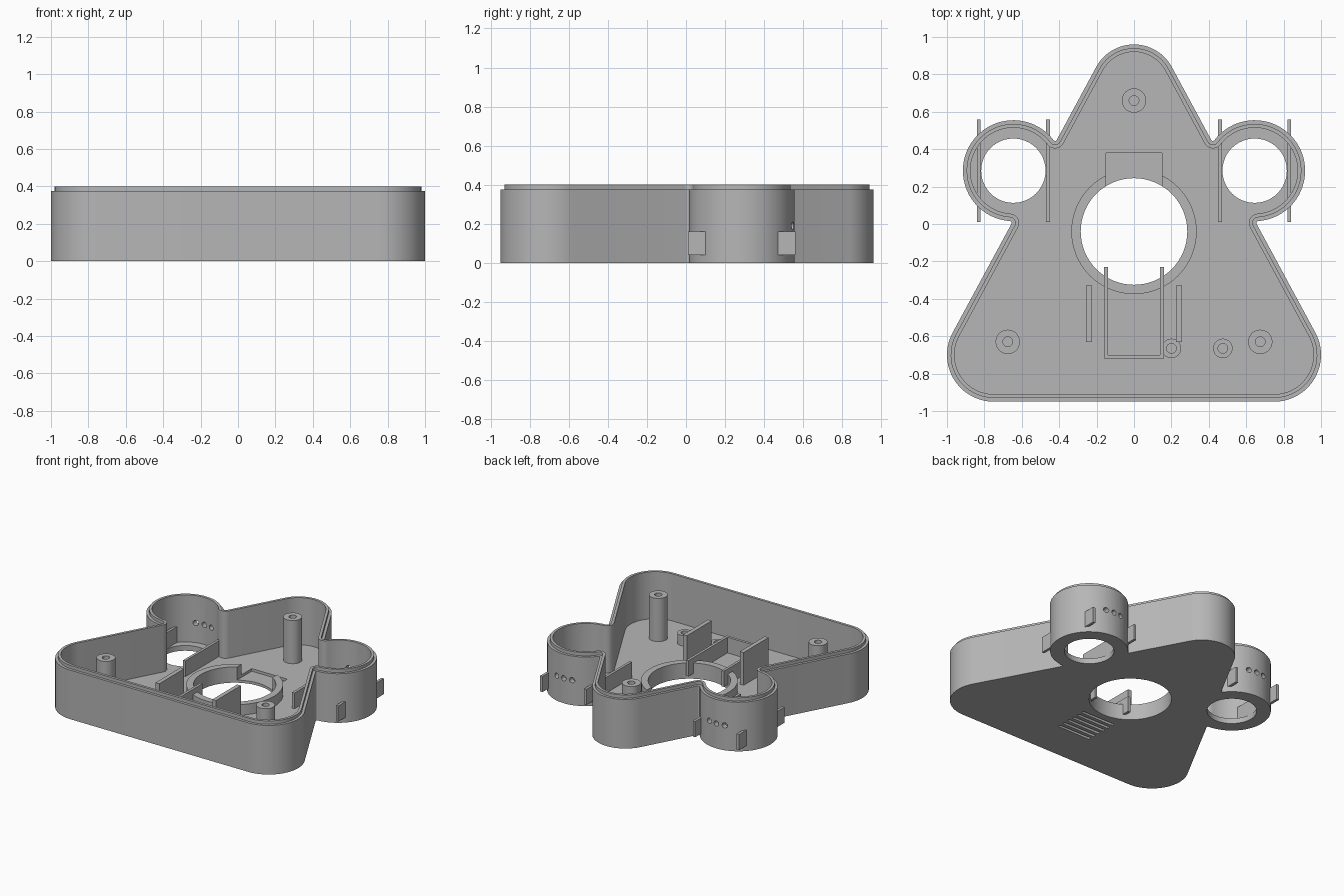
import bpy, bmesh, math
from mathutils import Vector

if "Cube" in bpy.data.objects:
    bpy.data.objects.remove(bpy.data.objects["Cube"])

FLOOR, SHOULDER, RIM = 0.04, 0.375, 0.40
EAR, EAR_R = Vector((0.645, 0.285)), 0.27
HOLE = Vector((0, -0.04))

plastic = bpy.data.materials.new("grey plastic")
plastic.use_nodes = True
grey = (0.47, 0.47, 0.47, 1)
plastic.diffuse_color = grey
plastic.node_tree.nodes["Principled BSDF"].inputs["Base Color"].default_value = grey


def finish(name, bm):
    bmesh.ops.recalc_face_normals(bm, faces=bm.faces)
    me = bpy.data.meshes.new(name)
    bm.to_mesh(me)
    bm.free()
    me.materials.append(plastic)
    ob = bpy.data.objects.new(name, me)
    bpy.context.collection.objects.link(ob)
    return ob


def smooth(ob):
    bpy.ops.object.select_all(action='DESELECT')
    ob.select_set(True)
    bpy.context.view_layer.objects.active = ob
    bpy.ops.object.shade_smooth_by_angle(angle=math.radians(30))


def stack(name, rings, closed=False):
    """Skin a list of (2D outline, z) rings; cap the ends or close the section."""
    bm = bmesh.new()
    loops = [[bm.verts.new((p[0], p[1], z)) for p in pts] for pts, z in rings]
    pairs = list(zip(loops, loops[1:]))
    if closed:
        pairs.append((loops[-1], loops[0]))
    else:
        bm.faces.new(loops[0])
        bm.faces.new(loops[-1])
    for a, b in pairs:
        for i in range(len(a)):
            j = (i + 1) % len(a)
            bm.faces.new((a[i], a[j], b[j], b[i]))
    return finish(name, bm)


def circle(c, r, n=32):
    return [(c[0] + r * math.cos(i * math.tau / n), c[1] + r * math.sin(i * math.tau / n))
            for i in range(n)]


def box(name, x0, x1, y0, y1, z0, z1):
    rect = [(x0, y0), (x1, y0), (x1, y1), (x0, y1)]
    return stack(name, [(rect, z0), (rect, z1)])


def disc(name, c, r, z0, z1, n=32):
    return stack(name, [(circle(c, r, n), z0), (circle(c, r, n), z1)])


def tube(name, c, r_out, r_in, z0, z1, n=32):
    o, i = circle(c, r_out, n), circle(c, r_in, n)
    ob = stack(name, [(o, z0), (o, z1), (i, z1), (i, z0)], closed=True)
    smooth(ob)
    return ob


def cut(ob, cutters):
    for c in cutters:
        c.hide_render = True
        m = ob.modifiers.new("cut", 'BOOLEAN')
        m.object, m.operation, m.solver = c, 'DIFFERENCE', 'EXACT'
    deps = bpy.context.evaluated_depsgraph_get()
    me = bpy.data.meshes.new_from_object(ob.evaluated_get(deps))
    ob.modifiers.clear()
    ob.data = me
    smooth(ob)


def arc(c, r, a0, a1, n):
    return [c + r * Vector((math.cos(a0 + (a1 - a0) * i / n), math.sin(a0 + (a1 - a0) * i / n)))
            for i in range(n + 1)]


def angle(v):
    return math.atan2(v.y, v.x)


def outline(inset):
    """Rounded triangle merged with two round ears, offset inwards."""
    top, r_top = Vector((0, 0.73)), 0.23
    corner, r_cor = Vector((0.75, -0.70)), 0.25
    # normal of the line touching both corner arcs
    d = corner - top
    na = angle(d) + math.acos((r_top - r_cor) / d.length)
    n = Vector((math.cos(na), math.sin(na)))
    t = Vector((-n.y, n.x))
    h = n.dot(top) + r_top
    # fillets between the straight side and the ear
    f = 0.01
    out = n.dot(EAR) - h
    along = math.sqrt((EAR_R + f) ** 2 - (out - f) ** 2)
    foot = EAR - n * (out - f)
    up, low = foot + t * along, foot - t * along
    pts = arc(top, r_top - inset, math.pi / 2, na, 16)
    a_up, a_low = angle(up - EAR), angle(low - EAR)
    pts += arc(up, f + inset, na - math.pi, a_up - math.pi, 8)
    pts += arc(EAR, EAR_R - inset, a_up, a_low, 40)
    pts += arc(low, f + inset, a_low + math.pi, na + math.pi, 8)
    pts += arc(corner, r_cor - inset, na, -math.pi / 2, 20)
    return pts + [Vector((-p.x, p.y)) for p in reversed(pts[1:])]


# Tray shell with stepped rim
o0, o1, o2 = outline(0), outline(0.02), outline(0.04)
shell = stack("tray_shell", [(o0, 0), (o0, SHOULDER), (o1, SHOULDER), (o1, RIM),
                             (o2, RIM), (o2, FLOOR)])

# Ring around the central opening
ring = tube("opening_ring", HOLE, 0.335, 0.285, FLOOR, 0.12, 64)

# Openings, rear pocket, underside slots and ear pin holes
pocket = box("pocket_cutter", -0.15, 0.15, 0.1, 0.38, 0.02, 0.3)
cutters = [disc("opening_cutter", HOLE, 0.285, -0.1, 0.2, 64), pocket]
for i in range(6):
    y, r = -0.39 - i * 0.05, 0.011
    slot = (arc(Vector((0.13, y)), r, -math.pi / 2, math.pi / 2, 6)
            + arc(Vector((-0.13, y)), r, math.pi / 2, math.pi * 1.5, 6))
    cutters.append(stack("slot_cutter", [(slot, -0.1), (slot, 0.025)]))
for s in (-1, 1):
    cutters.append(disc("ear_cutter", (s * EAR.x, EAR.y), 0.172, -0.1, 0.2, 48))
    for k in (-1, 0, 1):
        pin = disc("pin_cutter", (0, 0), 0.02, -0.1, 0.1, 16)
        pin.rotation_euler.x = math.pi / 2
        pin.location = (s * EAR.x + k * 0.065, EAR.y + 0.25, 0.19)
        cutters.append(pin)
bpy.context.view_layer.update()
cut(shell, cutters)
cut(ring, [pocket])
for c in cutters:
    bpy.data.objects.remove(c)

# Screw posts
for name, x, y in (("rear_post", 0, 0.66), ("left_post", 0.675, -0.63), ("right_post", -0.675, -0.63)):
    tube(name, (x, y), 0.065, 0.026, FLOOR, 0.37)
for name, x in (("short_post_inner", 0.2), ("short_post_outer", 0.475)):
    tube(name, (x, -0.665), 0.052, 0.026, FLOOR, 0.12)

# Clip plates through the ears, side guides and the front holder
for side, s in (("left", 1), ("right", -1)):
    for name, x in (("inner", 0.46), ("outer", 0.83)):
        box(f"{side}_{name}_ear_plate", s * x - 0.01, s * x + 0.01, 0.01, 0.56, FLOOR, 0.16)
    box(f"{side}_guide_plate", s * 0.24 - 0.016, s * 0.24 + 0.016, -0.63, -0.33, FLOOR, 0.29)
    box(f"{side}_holder_wall", s * 0.15 - 0.01, s * 0.15 + 0.01, -0.70, -0.23, FLOOR, 0.16)
box("holder_front_wall", -0.16, 0.16, -0.72, -0.70, FLOOR, 0.16)
